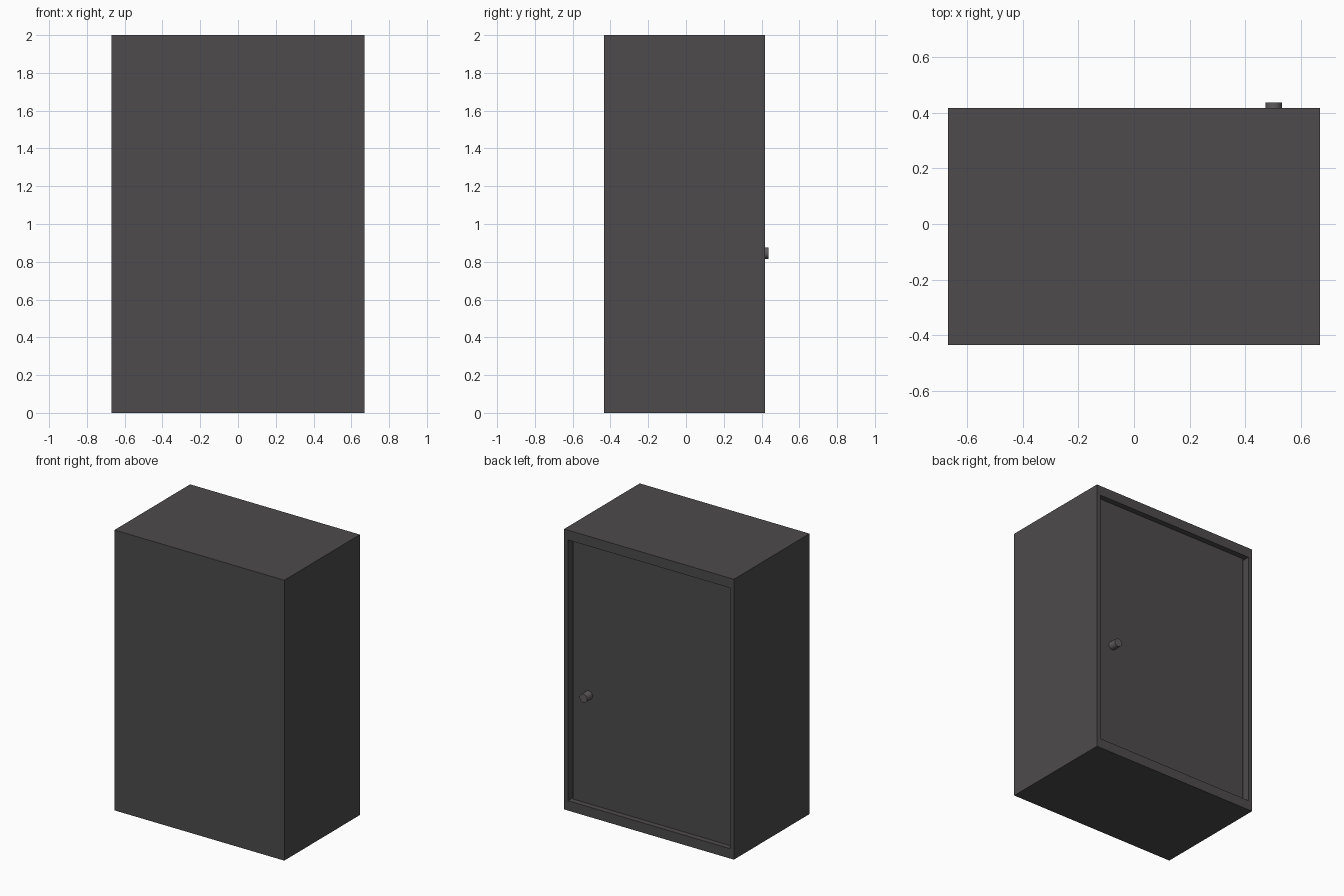
import bpy, bmesh
from math import radians
from mathutils import Matrix

if "Cube" in bpy.data.objects:
    bpy.data.objects.remove(bpy.data.objects["Cube"])

W, H = 1.34, 2.0
Y0, Y1 = -0.435, 0.417          # closed side, door side
SIDE, RAIL = 0.043, 0.07        # frame widths
RECESS, THICK = 0.04, 0.04      # door set-back and thickness


def material(name, rgb):
    m = bpy.data.materials.new(name)
    m.diffuse_color = (*rgb, 1)
    m.use_nodes = True
    m.node_tree.nodes["Principled BSDF"].inputs["Base Color"].default_value = m.diffuse_color
    return m


def finish(name, bm, mat):
    bmesh.ops.recalc_face_normals(bm, faces=bm.faces)
    mesh = bpy.data.meshes.new(name)
    bm.to_mesh(mesh)
    bm.free()
    mesh.materials.append(mat)
    obj = bpy.data.objects.new(name, mesh)
    bpy.context.collection.objects.link(obj)
    return obj


def box(bm, sx, y0, y1, sz):
    m = Matrix.Translation((0, (y0 + y1) / 2, H / 2)) @ Matrix.Diagonal((sx, y1 - y0, sz, 1))
    bmesh.ops.create_cube(bm, size=1, matrix=m)


dark = material("dark_metal", (0.075, 0.07, 0.072))
knob_mat = material("knob_metal", (0.115, 0.105, 0.112))
open_w, open_h = W - 2 * SIDE, H - 2 * RAIL

# cabinet: box with a framed recess in its door side
bm = bmesh.new()
box(bm, W, Y0, Y1, H)
bm.normal_update()
front = max(bm.faces, key=lambda f: f.normal.y)
bmesh.ops.inset_individual(bm, faces=[front], thickness=SIDE)
for v in front.verts:
    v.co.z = H / 2 + (open_h / 2 if v.co.z > H / 2 else -open_h / 2)
pocket = bmesh.ops.extrude_discrete_faces(bm, faces=[front])["faces"][0]
for v in pocket.verts:
    v.co.y -= RECESS + THICK
finish("cabinet", bm, dark)

# door: slab filling the recess, set back from the frame
bm = bmesh.new()
box(bm, open_w, Y1 - RECESS - THICK, Y1 - RECESS, open_h)
finish("door", bm, dark)

# round door knob
bm = bmesh.new()
k0, k1 = Y1 - RECESS, 0.438
m = Matrix.Translation((0.503, (k0 + k1) / 2, 0.845)) @ Matrix.Rotation(radians(90), 4, "X")
bmesh.ops.create_cone(bm, cap_ends=True, segments=32, radius1=0.03, radius2=0.03,
                      depth=k1 - k0, matrix=m)
knob = finish("door_knob", bm, knob_mat)
bpy.context.view_layer.objects.active = knob
knob.select_set(True)
bpy.ops.object.shade_smooth_by_angle(angle=radians(30))
